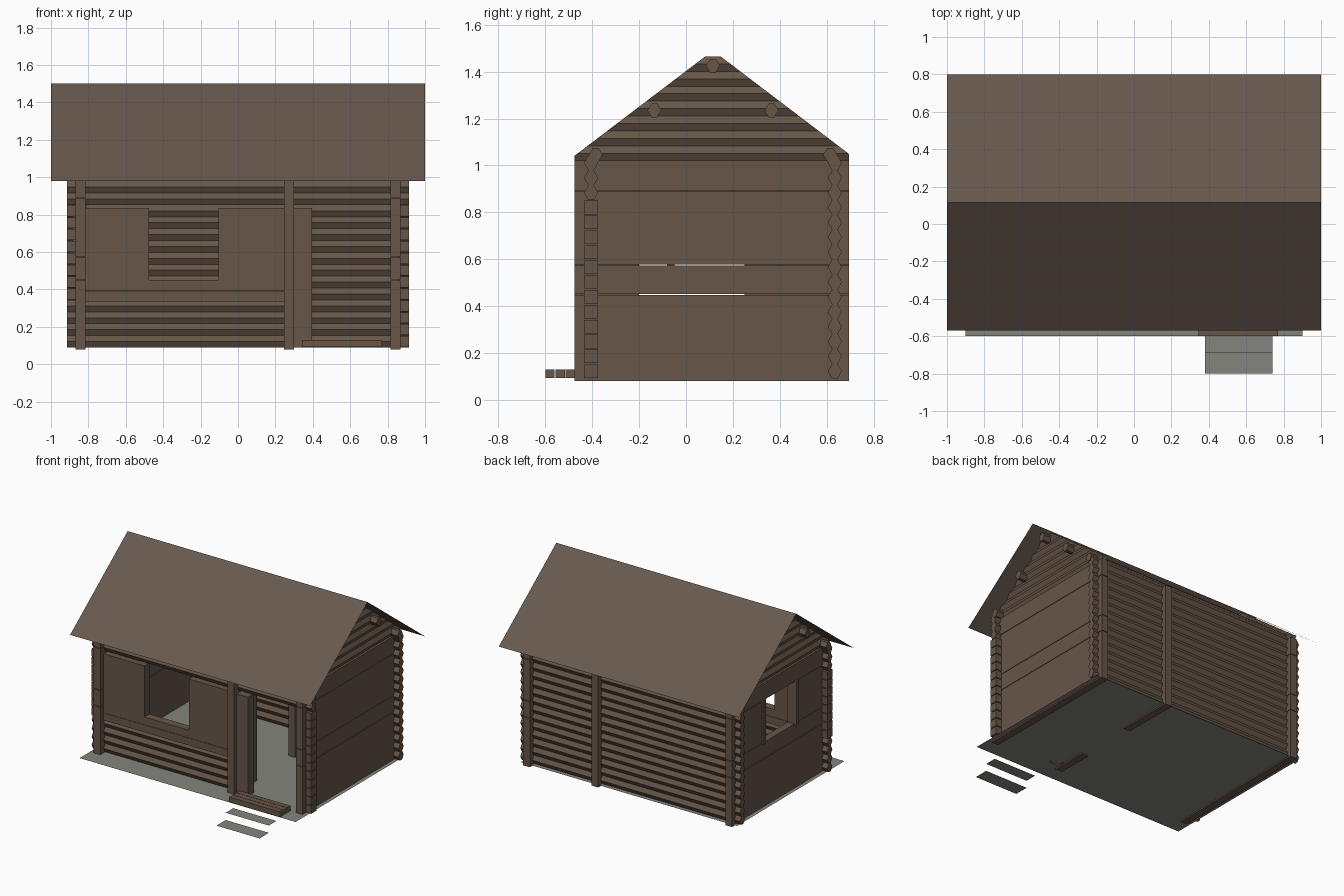
import bpy, bmesh, math
from mathutils import Vector

if "Cube" in bpy.data.objects:
    bpy.data.objects.remove(bpy.data.objects["Cube"])


def srgb(r, g, b):
    return tuple((c / 255 / 12.92) if c < 10 else ((c / 255 + 0.055) / 1.055) ** 2.4 for c in (r, g, b)) + (1,)


def material(name, *rgb):
    m = bpy.data.materials.new(name)
    m.diffuse_color = srgb(*rgb)
    m.use_nodes = True
    m.node_tree.nodes["Principled BSDF"].inputs["Base Color"].default_value = m.diffuse_color
    return m


WOOD = material("log brown", 103, 86, 73)
ROOF = material("roof brown", 103, 89, 78)
STONE = material("stone grey", 133, 133, 126)

RIDGE_Y, RIDGE_Z, SLOPE = 0.115, 1.50, 0.76
FRONT_Y, BACK_Y = -0.405, 0.635
PITCH, BASE = 0.0635, 0.09


def finish(bm, name, mat):
    bmesh.ops.recalc_face_normals(bm, faces=bm.faces)
    me = bpy.data.meshes.new(name)
    bm.to_mesh(me)
    bm.free()
    me.materials.append(mat)
    ob = bpy.data.objects.new(name, me)
    bpy.context.collection.objects.link(ob)
    return ob


def add_box(bm, x0, x1, y0, y1, z0, z1):
    v = [bm.verts.new((x, y, z)) for x in (x0, x1) for y in (y0, y1) for z in (z0, z1)]
    for f in ((0, 1, 3, 2), (4, 6, 7, 5), (0, 4, 5, 1), (2, 3, 7, 6), (0, 2, 6, 4), (1, 5, 7, 3)):
        bm.faces.new([v[i] for i in f])


def add_log(bm, axis, a, b, across, z, half=0.03, h=PITCH):
    """Six sided log running along x or y, centred on (across, z)."""
    prof = [(-half, 0), (-half * 0.4, -h / 2), (half * 0.4, -h / 2),
            (half, 0), (half * 0.4, h / 2), (-half * 0.4, h / 2)]
    ends = []
    for t in (a, b):
        ends.append([bm.verts.new((t, across + p, z + q) if axis == "x" else (across + p, t, z + q))
                     for p, q in prof])
    bm.faces.new(ends[0])
    bm.faces.new(ends[1][::-1])
    for i in range(6):
        j = (i + 1) % 6
        bm.faces.new((ends[0][i], ends[0][j], ends[1][j], ends[1][i]))


def boxes(name, mat, items):
    bm = bmesh.new()
    for it in items:
        add_box(bm, *it)
    return finish(bm, name, mat)


def sheet(name, mat, pts):
    bm = bmesh.new()
    bm.faces.new([bm.verts.new(p) for p in pts])
    return finish(bm, name, mat)


# Floor and steps
def flat(name, x0, x1, y0, y1, z):
    sheet(name, STONE, [(x0, y0, z), (x1, y0, z), (x1, y1, z), (x0, y1, z)])


flat("floor", -0.9, 0.9, -0.6, 0.68, 0.09)
flat("upper_step", 0.38, 0.74, -0.69, -0.6, 0.055)
flat("lower_step", 0.38, 0.74, -0.8, -0.69, 0.0)

# Roof slopes
for name, y in (("front_roof", -0.57), ("back_roof", 0.8)):
    sheet(name, ROOF, [(-1, y, 0.98), (1, y, 0.98), (1, RIDGE_Y, RIDGE_Z), (-1, RIDGE_Y, RIDGE_Z)])

# Back wall logs
levels = [BASE + PITCH * (i + 0.5) for i in range(15)]
bm = bmesh.new()
for z in levels:
    add_log(bm, "x", -0.915, 0.915, BACK_Y, z)
finish(bm, "back_wall", WOOD)

# Front wall logs, interrupted by the window band and the door
bm = bmesh.new()
for z in levels:
    if z < 0.32:
        add_log(bm, "x", -0.915, 0.395, FRONT_Y, z)
    elif z > 0.83:
        add_log(bm, "x", -0.915, 0.915, FRONT_Y, z)
finish(bm, "front_wall_logs", WOOD)

# Flat front planks around the window and beside the door
y0, y1 = -0.435, -0.375
boxes("front_planks", WOOD, [
    (-0.82, 0.395, y0, y1, 0.335, 0.39), (-0.82, 0.395, y0, y1, 0.392, 0.45),
    (-0.82, -0.475, y0, y1, 0.45, 0.835), (-0.105, 0.30, y0, y1, 0.45, 0.835),
    (0.30, 0.395, y0 - 0.01, y1, 0.09, 0.835)])

# Short log ends crossing the side walls at the front corners
ends = []
for z in levels:
    if z < 0.83:
        ends.append((0.86, 0.915, y0, y1, z - 0.029, z + 0.029))
        if z > 0.32:
            ends.append((-0.915, -0.86, y0, y1, z - 0.029, z + 0.029))
boxes("corner_log_ends", WOOD, ends)

# Side walls of wide planks, the left one with a window
W0, W1 = -0.475, 0.695
bands = [(0.08, 0.448), (0.452, 0.573), (0.577, 0.888), (0.892, 1.02)]
boxes("right_wall", WOOD, [(0.815, 0.87, W0, W1, a, b) for a, b in bands])
left = []
for a, b in bands:
    spans = [(W0, -0.05), (0.31, W1)] if a == 0.577 else [(W0, W1)]
    left += [(-0.87, -0.815, s, e, a, b) for s, e in spans]
boxes("left_wall", WOOD, left)
boxes("left_window_frame", WOOD, [(-0.885, -0.81, y, y + 0.03, 0.565, 0.9) for y in (-0.08, 0.31)])

# Partition wall whose ends show as posts, with a doorway
boxes("partition_wall", WOOD, [
    (0.245, 0.30, W0, -0.2, 0.08, 1.02), (0.245, 0.30, 0.25, W1, 0.08, 1.02),
    (0.245, 0.30, -0.2, 0.25, 0.83, 1.02)])

# Gables of stacked logs trimmed to the roof slope
for name, x in (("right_gable", 0.8425), ("left_gable", -0.8425)):
    bm = bmesh.new()
    for i in range(7):
        add_log(bm, "y", W0, W1, x, 1.02 + PITCH * (i + 0.5), half=0.0275)
    for s in (-1, 1):
        bmesh.ops.bisect_plane(bm, geom=bm.verts[:] + bm.edges[:] + bm.faces[:],
                               plane_co=Vector((0, RIDGE_Y, RIDGE_Z - 0.01)),
                               plane_no=Vector((0, s * SLOPE, 1)), clear_outer=True)
        bmesh.ops.holes_fill(bm, edges=[e for e in bm.edges if e.is_boundary])
    finish(bm, name, WOOD)

# Purlins under the roof
bm = bmesh.new()
for d in (-0.5, -0.25, 0, 0.25, 0.5):
    add_log(bm, "x", -0.92, 0.92, RIDGE_Y + d, RIDGE_Z - 0.075 - abs(d) * SLOPE, half=0.03, h=0.06)
finish(bm, "purlins", WOOD)

# Door threshold boards
boxes("threshold", WOOD, [(0.345, 0.77, -0.6 + i * 0.043, -0.56 + i * 0.043, 0.092, 0.13) for i in range(3)])
